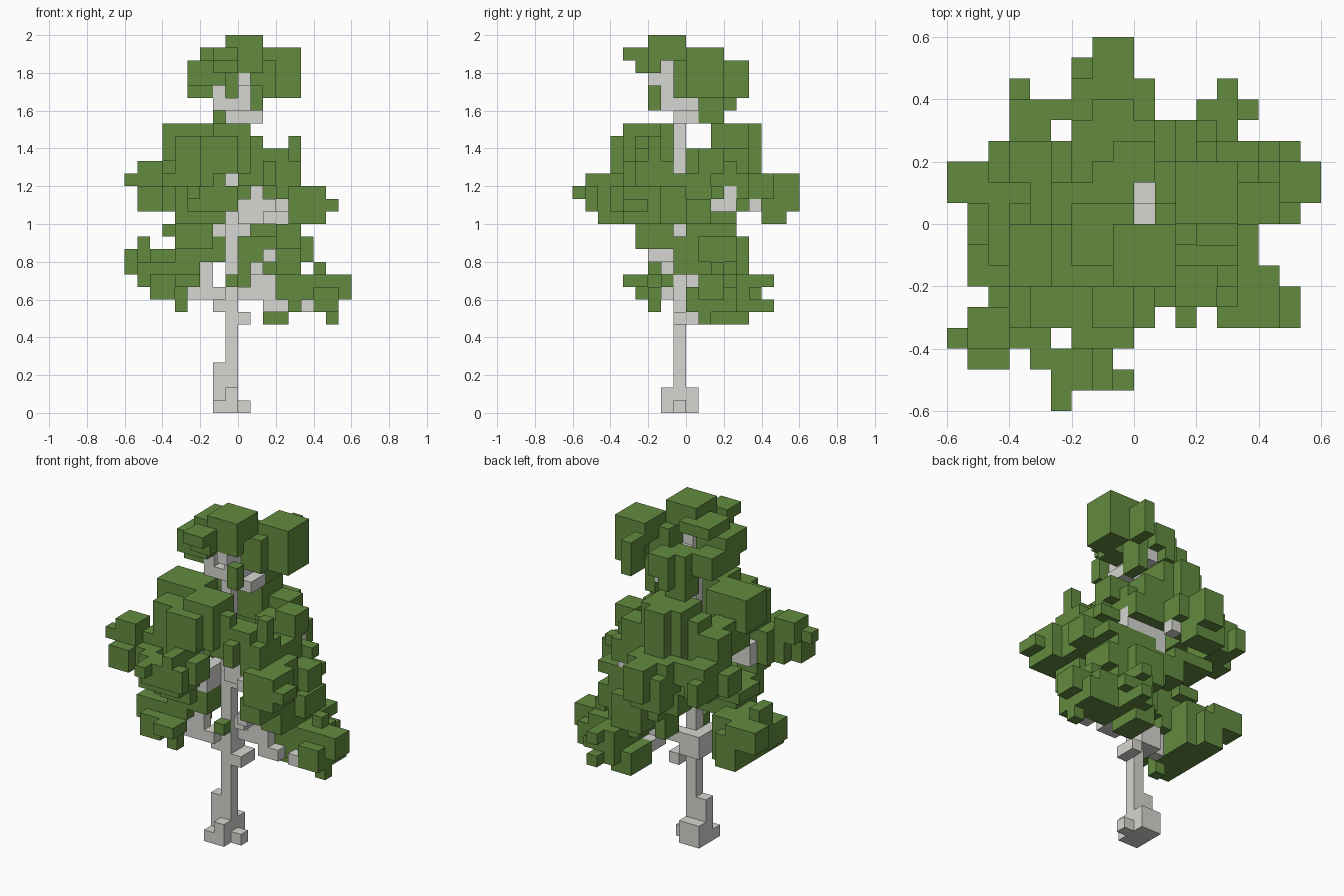
import bpy
import bmesh
from itertools import product
from mathutils import Vector

if "Cube" in bpy.data.objects:
    bpy.data.objects.remove(bpy.data.objects["Cube"])

UNIT = 1 / 15
cells = {}      # occupied grid cell -> part name
materials = {}  # part name -> material


def make_material(name, colour):
    mat = bpy.data.materials.new(name)
    mat.use_nodes = True
    mat.diffuse_color = (*colour, 1)
    mat.node_tree.nodes["Principled BSDF"].inputs["Base Color"].default_value = (*colour, 1)
    return mat


def block(x, y, z):
    """Grid cells of a box given by its spans along each axis."""
    return product(range(*x), range(*y), range(*z))


def part(name, material, *blocks):
    """Claim the free grid cells of some blocks for a part."""
    materials[name] = material
    for cell_group in blocks:
        for cell in cell_group:
            cells.setdefault(cell, name)


def build(name):
    """Skin the outer faces of one part and merge the flat areas."""
    bm = bmesh.new()
    for cell in [c for c, owner in cells.items() if owner == name]:
        for axis, side in product(range(3), (0, 1)):
            near = list(cell)
            near[axis] += 1 if side else -1
            if tuple(near) in cells:
                continue
            corners = []
            for u, v in ((0, 0), (1, 0), (1, 1), (0, 1)):
                p = Vector(cell)
                p[axis] += side
                p[(axis + 1) % 3] += u
                p[(axis + 2) % 3] += v
                corners.append(bm.verts.new(p * UNIT))
            bm.faces.new(corners if side else corners[::-1])
    bmesh.ops.remove_doubles(bm, verts=bm.verts, dist=UNIT / 100)
    bmesh.ops.dissolve_limit(bm, angle_limit=0.01, verts=bm.verts, edges=bm.edges)
    mesh = bpy.data.meshes.new(name)
    bm.to_mesh(mesh)
    bm.free()
    mesh.materials.append(materials[name])
    bpy.context.collection.objects.link(bpy.data.objects.new(name, mesh))


bark = make_material("pale grey bark", (0.67, 0.67, 0.64))
green = make_material("leaf green", (0.125, 0.26, 0.05))

# Trunk with flared foot
part("trunk", bark,
     block(x=(-1, 0), y=(-1, 0), z=(0, 24)), block(x=(-2, 0), y=(-2, 1), z=(0, 1)),
     block(x=(-2, 0), y=(-1, 1), z=(1, 2)), block(x=(-1, 0), y=(-2, -1), z=(1, 2)),
     block(x=(-2, -1), y=(-1, 0), z=(2, 4)), block(x=(0, 1), y=(-1, 0), z=(0, 1)))

# Limbs at three heights
part("lower_limbs", bark,
     block(x=(0, 1), y=(-1, 1), z=(7, 8)), block(x=(-2, 0), y=(-1, 1), z=(8, 10)),
     block(x=(-4, -1), y=(-2, -1), z=(9, 10)), block(x=(-4, -3), y=(-2, -1), z=(10, 11)),
     block(x=(-3, -2), y=(-2, -1), z=(10, 12)), block(x=(0, 3), y=(0, 1), z=(9, 10)),
     block(x=(1, 3), y=(0, 1), z=(10, 11)), block(x=(2, 4), y=(0, 2), z=(8, 9)),
     block(x=(5, 6), y=(0, 1), z=(8, 9)), block(x=(1, 2), y=(0, 1), z=(11, 12)),
     block(x=(2, 3), y=(-3, -1), z=(12, 13)), block(x=(1, 2), y=(-2, 0), z=(11, 12)))

part("middle_limbs", bark,
     block(x=(-2, 1), y=(-1, 0), z=(14, 16)), block(x=(0, 3), y=(-2, 0), z=(15, 17)),
     block(x=(2, 4), y=(-3, -1), z=(15, 16)), block(x=(1, 2), y=(-2, 0), z=(16, 18)),
     block(x=(-2, -1), y=(-3, -1), z=(14, 16)), block(x=(-5, -2), y=(-4, -2), z=(16, 18)),
     block(x=(0, 1), y=(0, 4), z=(15, 17)), block(x=(1, 4), y=(2, 4), z=(16, 17)),
     block(x=(3, 4), y=(3, 4), z=(17, 18)), block(x=(0, 1), y=(5, 6), z=(16, 17)))

part("upper_limbs", bark,
     block(x=(-1, 1), y=(-2, 0), z=(24, 25)), block(x=(0, 1), y=(-2, -1), z=(24, 28)),
     block(x=(0, 1), y=(-3, -2), z=(26, 27)), block(x=(-2, -1), y=(-2, 0), z=(24, 26)),
     block(x=(0, 2), y=(-1, 1), z=(23, 24)), block(x=(0, 1), y=(-1, 1), z=(24, 26)),
     block(x=(0, 1), y=(1, 3), z=(24, 25)))

# Crown foliage: front, right and back clumps
part("crown_front_foliage", green,
     block(x=(-1, 2), y=(-3, 0), z=(28, 30)), block(x=(-1, 2), y=(-3, -2), z=(27, 28)),
     block(x=(-4, -1), y=(-3, 0), z=(26, 28)), block(x=(-4, -2), y=(-2, 0), z=(25, 26)),
     block(x=(-3, 0), y=(-2, 1), z=(28, 29)), block(x=(-2, 0), y=(-5, -3), z=(28, 29)),
     block(x=(-2, 0), y=(-4, -3), z=(27, 28)), block(x=(1, 2), y=(-3, -2), z=(24, 26)))

part("crown_right_foliage", green,
     block(x=(2, 5), y=(0, 3), z=(27, 29)), block(x=(3, 5), y=(0, 3), z=(25, 27)),
     block(x=(1, 3), y=(-1, 1), z=(25, 28)), block(x=(1, 2), y=(1, 3), z=(23, 26)),
     block(x=(2, 3), y=(3, 5), z=(25, 28)))

part("crown_back_foliage", green,
     block(x=(-2, 0), y=(1, 3), z=(23, 27)), block(x=(-1, 1), y=(3, 4), z=(25, 27)),
     block(x=(0, 1), y=(2, 3), z=(25, 27)), block(x=(-1, 0), y=(3, 4), z=(24, 25)),
     block(x=(-4, -2), y=(0, 2), z=(25, 27)))

# Shoulder foliage below the crown
part("upper_front_foliage", green,
     block(x=(-6, -2), y=(-3, 0), z=(20, 23)), block(x=(-5, -3), y=(-5, -2), z=(19, 22)),
     block(x=(-3, -1), y=(-6, -3), z=(18, 22)), block(x=(-1, 0), y=(-6, -3), z=(19, 22)),
     block(x=(-2, 1), y=(-5, -2), z=(19, 23)), block(x=(-5, -3), y=(-2, 2), z=(18, 21)),
     block(x=(1, 4), y=(-4, -2), z=(18, 21)), block(x=(0, 1), y=(-4, -3), z=(18, 19)),
     block(x=(1, 3), y=(-2, -1), z=(18, 20)), block(x=(0, 2), y=(-4, -3), z=(21, 22)),
     block(x=(2, 3), y=(-5, -4), z=(18, 20)), block(x=(3, 5), y=(-4, -1), z=(17, 20)),
     block(x=(4, 5), y=(-3, -2), z=(20, 22)))

part("upper_back_foliage", green,
     block(x=(-3, 1), y=(2, 5), z=(19, 23)), block(x=(-2, 0), y=(4, 6), z=(19, 23)),
     block(x=(-6, -4), y=(2, 4), z=(18, 21)), block(x=(-4, -3), y=(2, 4), z=(18, 22)),
     block(x=(1, 4), y=(1, 4), z=(18, 20)), block(x=(0, 3), y=(3, 5), z=(18, 21)),
     block(x=(3, 5), y=(1, 3), z=(19, 21)))

# Wide middle foliage
part("middle_front_foliage", green,
     block(x=(-9, -7), y=(-6, -5), z=(18, 19)), block(x=(-8, -6), y=(-6, -4), z=(18, 20)),
     block(x=(-8, -6), y=(-7, -5), z=(16, 18)), block(x=(-7, -4), y=(-6, -4), z=(16, 18)),
     block(x=(-6, -3), y=(-5, -3), z=(16, 19)), block(x=(-5, -3), y=(-5, -3), z=(15, 16)),
     block(x=(-3, 0), y=(-6, -4), z=(16, 18)), block(x=(-3, -1), y=(-7, -4), z=(15, 18)),
     block(x=(-5, -1), y=(-7, -6), z=(15, 18)), block(x=(-4, 0), y=(-8, -7), z=(16, 18)),
     block(x=(-2, -1), y=(-8, -6), z=(18, 19)), block(x=(-4, -3), y=(-9, -8), z=(17, 18)))

part("middle_right_foliage", green,
     block(x=(4, 7), y=(-5, -2), z=(15, 18)), block(x=(6, 8), y=(-5, -3), z=(16, 17)),
     block(x=(4, 6), y=(-3, 0), z=(15, 18)), block(x=(3, 5), y=(-1, 2), z=(17, 19)),
     block(x=(3, 5), y=(-4, -1), z=(13, 15)), block(x=(3, 5), y=(-1, 1), z=(11, 14)),
     block(x=(4, 7), y=(0, 2), z=(15, 17)), block(x=(4, 6), y=(2, 3), z=(17, 18)),
     block(x=(2, 6), y=(1, 4), z=(15, 16)), block(x=(3, 5), y=(0, 4), z=(13, 15)),
     block(x=(4, 6), y=(1, 4), z=(12, 14)), block(x=(1, 4), y=(1, 5), z=(11, 14)),
     block(x=(1, 4), y=(2, 4), z=(14, 16)))

part("middle_back_foliage", green,
     block(x=(-3, 0), y=(6, 8), z=(15, 18)), block(x=(-3, 1), y=(4, 7), z=(17, 19)),
     block(x=(-3, 0), y=(5, 7), z=(16, 17)), block(x=(-2, 0), y=(7, 9), z=(16, 19)),
     block(x=(1, 4), y=(4, 5), z=(17, 19)), block(x=(-6, -4), y=(4, 6), z=(16, 19)),
     block(x=(-4, -3), y=(5, 6), z=(17, 19)), block(x=(-6, -5), y=(5, 7), z=(16, 18)),
     block(x=(-7, -4), y=(2, 4), z=(16, 18)))

# Inner foliage hugging the trunk
part("inner_foliage", green,
     block(x=(-5, -2), y=(-4, 0), z=(13, 15)), block(x=(-5, -2), y=(-3, 0), z=(12, 13)),
     block(x=(-5, -3), y=(-3, 0), z=(11, 12)), block(x=(-2, -1), y=(-3, 0), z=(12, 14)),
     block(x=(-6, -4), y=(-2, 1), z=(14, 15)), block(x=(-5, -1), y=(1, 4), z=(15, 16)),
     block(x=(-2, 0), y=(2, 4), z=(13, 15)), block(x=(0, 1), y=(1, 4), z=(12, 15)),
     block(x=(0, 1), y=(1, 3), z=(10, 12)), block(x=(-1, 0), y=(-2, -1), z=(10, 11)))

# Low foliage on each side
part("lower_left_foliage", green,
     block(x=(-8, -5), y=(-3, 0), z=(10, 12)), block(x=(-7, -5), y=(-4, 0), z=(9, 11)),
     block(x=(-7, -4), y=(-2, 2), z=(9, 13)), block(x=(-9, -6), y=(1, 3), z=(11, 13)),
     block(x=(-8, -7), y=(-1, 1), z=(11, 14)), block(x=(-5, -4), y=(-3, -2), z=(8, 10)),
     block(x=(-5, -3), y=(-5, -3), z=(10, 11)), block(x=(-7, -5), y=(2, 3), z=(9, 12)))

part("lower_right_foliage", green,
     block(x=(5, 9), y=(1, 3), z=(9, 11)), block(x=(3, 7), y=(1, 4), z=(8, 11)),
     block(x=(6, 8), y=(0, 4), z=(8, 10)), block(x=(7, 8), y=(1, 2), z=(7, 9)),
     block(x=(3, 5), y=(4, 6), z=(8, 11)), block(x=(5, 6), y=(5, 6), z=(9, 10)),
     block(x=(4, 5), y=(5, 7), z=(10, 11)), block(x=(4, 5), y=(6, 7), z=(8, 9)),
     block(x=(2, 4), y=(2, 5), z=(7, 9)), block(x=(6, 7), y=(2, 3), z=(11, 12)),
     block(x=(2, 5), y=(1, 4), z=(10, 12)))

for part_name in materials:
    build(part_name)
